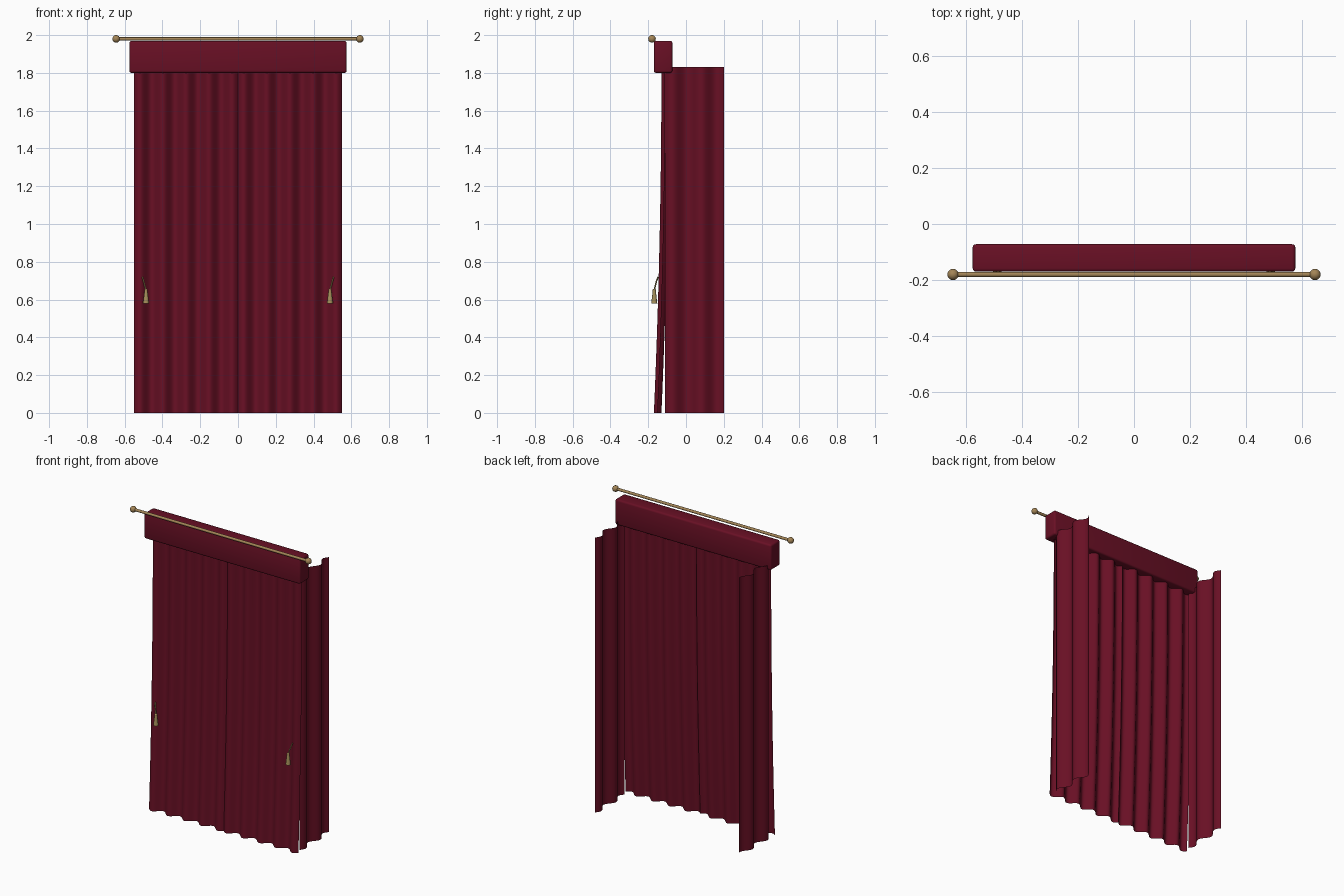
import bpy, bmesh, math
from mathutils import Vector

if "Cube" in bpy.data.objects:
    bpy.data.objects.remove(bpy.data.objects["Cube"])


def material(name, rgb):
    m = bpy.data.materials.new(name)
    m.diffuse_color = (*rgb, 1)
    m.use_nodes = True
    m.node_tree.nodes["Principled BSDF"].inputs["Base Color"].default_value = m.diffuse_color
    return m


VELVET = material("burgundy velvet", (0.14, 0.005, 0.018))
BRASS = material("brass", (0.37, 0.235, 0.095))
GOLD = material("gold thread", (0.37, 0.27, 0.10))


def add_object(name, bm, mat, angle=40):
    bmesh.ops.recalc_face_normals(bm, faces=bm.faces)
    mesh = bpy.data.meshes.new(name)
    bm.to_mesh(mesh)
    bm.free()
    mesh.materials.append(mat)
    obj = bpy.data.objects.new(name, mesh)
    bpy.context.collection.objects.link(obj)
    bpy.ops.object.select_all(action='DESELECT')
    obj.select_set(True)
    bpy.context.view_layer.objects.active = obj
    bpy.ops.object.shade_smooth_by_angle(angle=math.radians(angle))
    return obj


def sheet(name, point, nu, nv):
    """Cloth grid from point(u, v), with u across and v up."""
    bm = bmesh.new()
    rows = [[bm.verts.new(point(i / nu, j / nv)) for i in range(nu + 1)]
            for j in range(nv + 1)]
    for a, b in zip(rows, rows[1:]):
        for i in range(nu):
            bm.faces.new((a[i], a[i + 1], b[i + 1], b[i]))
    return add_object(name, bm, VELVET, 80)


def cone(bm, start, end, r1, r2, sides=16):
    """Add a tapered rod between two points."""
    start, end = Vector(start), Vector(end)
    axis = end - start
    made = bmesh.ops.create_cone(bm, cap_ends=True, segments=sides,
                                 radius1=r1, radius2=r2, depth=axis.length)
    rot = Vector((0, 0, 1)).rotation_difference(axis).to_matrix()
    for v in made["verts"]:
        v.co = rot @ v.co + (start + end) / 2


def ball(bm, centre, r):
    made = bmesh.ops.create_uvsphere(bm, u_segments=20, v_segments=12, radius=r)
    bmesh.ops.translate(bm, verts=made["verts"], vec=centre)


TOP, FOLD = 1.83, 0.02

for side, label in ((-1, "left"), (1, "right")):
    # Front curtain: pleats that flare forward towards the hem
    def front(u, v, s=side):
        y = -0.11 - 0.04 * (1 - v) ** 2 - FOLD * math.sin(u * 9 * math.pi)
        return (s * 0.55 * u, y, TOP * v)
    sheet(label + "_front_curtain", front, 90, 14)

    # Side curtain running back
    def wing(u, v, s=side):
        return (s * (0.53 + FOLD * math.sin(u * 4 * math.pi)),
                -0.112 + 0.312 * u, TOP * v)
    sheet(label + "_side_curtain", wing, 48, 4)

    # Tassel: cord, knot and flared skirt
    bm = bmesh.new()
    x = side * 0.487
    path = [(side * 0.506, -0.148, 0.72), (side * 0.499, -0.157, 0.695),
            (x, -0.168, 0.65)]
    for a, b in zip(path, path[1:]):
        cone(bm, a, b, 0.004, 0.004, 8)
    ball(bm, (x, -0.168, 0.648), 0.009)
    cone(bm, (x, -0.168, 0.58), (x, -0.168, 0.648), 0.016, 0.008)
    add_object(label + "_tassel", bm, GOLD)

# Pelmet box with rounded edges
bm = bmesh.new()
bmesh.ops.create_cube(bm, size=1)
bmesh.ops.scale(bm, verts=bm.verts, vec=(1.15, 0.098, 0.17))
bmesh.ops.translate(bm, verts=bm.verts, vec=(0, -0.121, 1.885))
bmesh.ops.bevel(bm, geom=bm.edges[:], offset=0.012, segments=3,
                profile=0.5, affect='EDGES')
add_object("pelmet", bm, VELVET)

# Curtain rod with ball finials
bm = bmesh.new()
cone(bm, (-0.645, -0.18, 1.98), (0.645, -0.18, 1.98), 0.009, 0.009)
for s in (-1, 1):
    ball(bm, (s * 0.645, -0.18, 1.98), 0.02)
add_object("rod", bm, BRASS)
